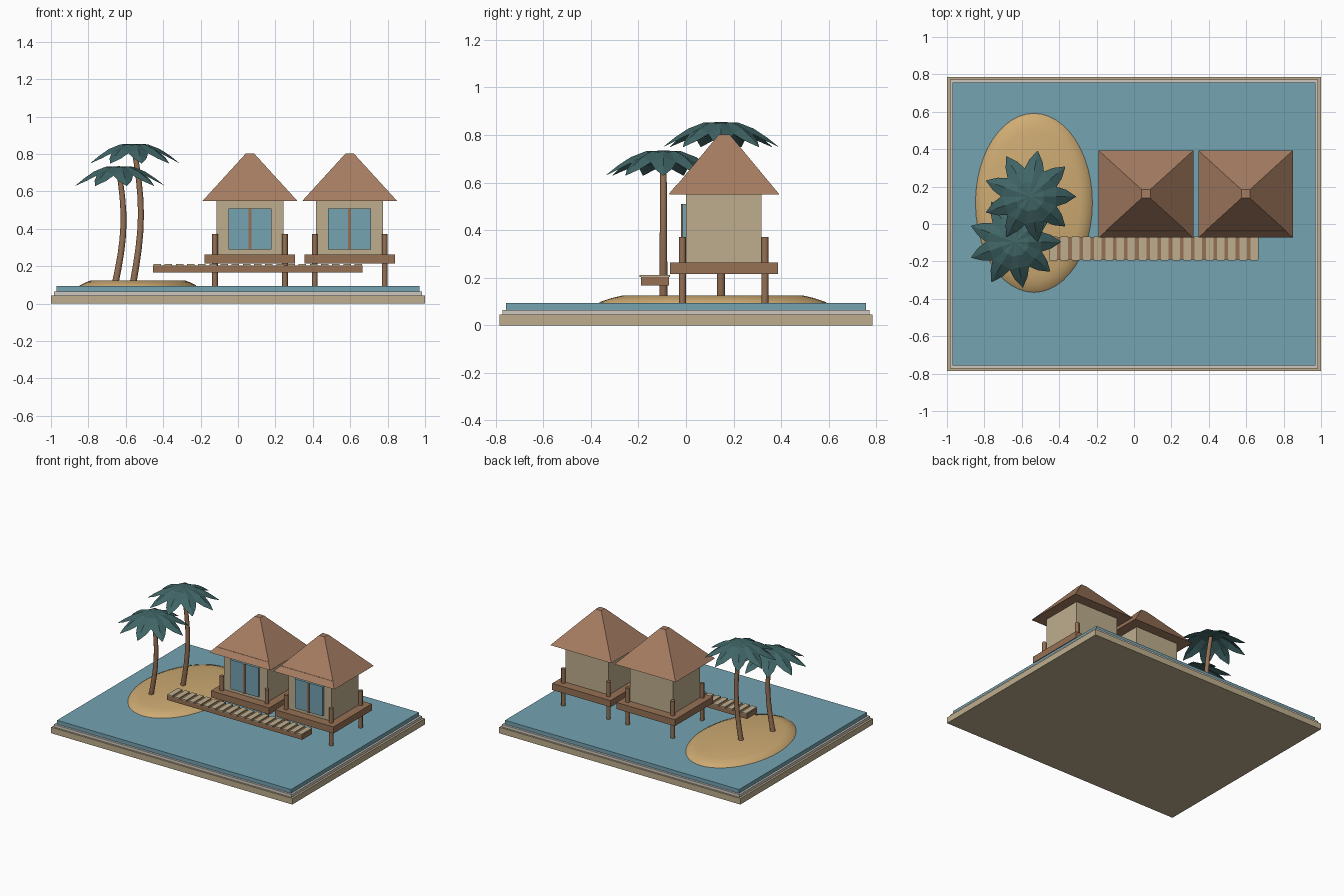
import bpy, bmesh, math
from mathutils import Vector

cube = bpy.data.objects.get("Cube")
if cube:
    bpy.data.objects.remove(cube, do_unlink=True)


def material(name, rgb):
    lin = [(c / 255 / 12.92) if c < 11 else ((c / 255 + 0.055) / 1.055) ** 2.4 for c in rgb]
    m = bpy.data.materials.new(name)
    m.use_nodes = True
    m.diffuse_color = (*lin, 1)
    m.node_tree.nodes["Principled BSDF"].inputs["Base Color"].default_value = (*lin, 1)
    return m


WATER = material("water_blue", (117, 163, 178))
SAND = material("sand", (206, 171, 115))
CREAM = material("pale_tan", (190, 174, 141))
STONE = material("pale_grey", (206, 201, 192))
THATCH = material("thatch_brown", (166, 125, 98))
WOOD = material("wood_brown", (150, 113, 85))
LEAF = material("palm_green", (64, 101, 102))


def finish(name, bm, mat, smooth=None):
    bmesh.ops.recalc_face_normals(bm, faces=bm.faces)
    mesh = bpy.data.meshes.new(name)
    bm.to_mesh(mesh)
    bm.free()
    mesh.materials.append(mat)
    ob = bpy.data.objects.new(name, mesh)
    bpy.context.collection.objects.link(ob)
    if smooth:
        bpy.ops.object.select_all(action='DESELECT')
        ob.select_set(True)
        bpy.context.view_layer.objects.active = ob
        bpy.ops.object.shade_smooth_by_angle(angle=math.radians(smooth))
    return ob


def loft(name, rings, mat, smooth=None):
    """Closed skin through a stack of equal-length rings."""
    bm = bmesh.new()
    loops = [[bm.verts.new(p) for p in ring] for ring in rings]
    n = len(loops[0])
    for a, b in zip(loops, loops[1:]):
        for i in range(n):
            j = (i + 1) % n
            bm.faces.new((a[i], a[j], b[j], b[i]))
    bm.faces.new(loops[0][::-1])
    bm.faces.new(loops[-1])
    return finish(name, bm, mat, smooth)


def ellipse(x, y, z, rx, ry, n):
    return [(x + rx * math.cos(math.tau * i / n), y + ry * math.sin(math.tau * i / n), z)
            for i in range(n)]


def rect(x0, x1, y0, y1, z):
    return [(x0, y0, z), (x1, y0, z), (x1, y1, z), (x0, y1, z)]


def box(name, x0, x1, y0, y1, z0, z1, mat):
    return loft(name, [rect(x0, x1, y0, y1, z) for z in (z0, z1)], mat)


# Stepped base and water
box("base_slab", -1, 1, -0.785, 0.785, 0, 0.045, CREAM)
box("base_ledge", -0.985, 0.985, -0.772, 0.772, 0.045, 0.065, STONE)
box("water", -0.97, 0.97, -0.757, 0.757, 0.065, 0.094, WATER)

# Sand island
loft("island", [ellipse(-0.535, 0.113, z, 0.315 * s, 0.482 * s, 48)
                for z, s in ((0.09, 1), (0.098, 0.985), (0.115, 0.88), (0.125, 0.79))], SAND, 35)

# Walkway with planks
box("walkway_beam", -0.455, 0.665, -0.19, -0.072, 0.168, 0.203, WOOD)
PLANKS = 19
for i in range(PLANKS):
    x = -0.432 + i * 1.075 / (PLANKS - 1)
    box(f"plank_{i + 1}", x - 0.02, x + 0.02, -0.195, -0.068, 0.203, 0.211, CREAM)


# Stilt huts
def hut(label, cx):
    box(label + "_deck", cx - 0.242, cx + 0.242, -0.067, 0.387, 0.215, 0.264, WOOD)
    box(label + "_walls", cx - 0.179, cx + 0.179, 0, 0.318, 0.264, 0.55, CREAM)
    for sx in (-1, 1):
        for y, side in ((-0.015, "front"), (0.332, "back")):
            loft(f"{label}_{side}_post_{'left' if sx > 0 else 'right'}",
                 [ellipse(cx + sx * 0.187, y, z, 0.015, 0.015, 10) for z in (0.09, 0.372)],
                 WOOD, 40)
    # Glass doors with a centre bar
    box(label + "_glass", cx - 0.115, cx + 0.115, -0.015, 0.002, 0.29, 0.51, WATER)
    box(label + "_door_bar", cx - 0.008, cx + 0.008, -0.022, 0, 0.29, 0.51, WOOD)
    # Hipped roof with a small flat cap
    cy = 0.161
    low, high, hx, hy, cap = 0.55, 0.802, 0.253, 0.232, 0.023

    def section(z, grow=0):
        t = (z - low) / (high - low)
        wx, wy = hx + (cap - hx) * t, hy + (cap - hy) * t
        return wx, wy + grow

    loft(label + "_roof", [rect(cx - a, cx + a, cy - b, cy + b, z)
                           for z, (a, b) in ((low, section(low)), (high, section(high)))], THATCH)
    # Thin thatch strip along the front eave
    rings = []
    for z in (0.553, 0.59):
        a, b = section(z, 0.003)
        rings.append(rect(cx - a, cx + a, cy - b, cy - b + 0.01, z))
    loft(label + "_eave_strip", rings, THATCH)


hut("hut_one", 0.064)
hut("hut_two", 0.597)


# Palms
def palm(label, base_x, y, top_x, top_z, bulge):
    rings = []
    steps = 8
    for i in range(steps + 1):
        t = i / steps
        x = base_x + (top_x - base_x) * t + bulge * math.sin(math.pi * t)
        r = 0.018 - 0.004 * t
        rings.append(ellipse(x, y, 0.115 + (top_z - 0.13) * t, r, r, 10))
    loft(label + "_trunk", rings, WOOD, 40)

    # Drooping leaves: distance out, drop, half width, edge drop
    profile = ((0.0, 0.0, 0.004, 0.0), (0.075, 0.003, 0.03, 0.006), (0.14, 0.028, 0.054, 0.02),
               (0.195, 0.064, 0.036, 0.014), (0.247, 0.105, 0.002, 0.0))
    bm = bmesh.new()
    leaves = 9
    for k in range(leaves):
        a = math.tau * k / leaves
        out = Vector((math.cos(a), math.sin(a), 0))
        side = Vector((-out.y, out.x, 0))
        centre = Vector((top_x, y, top_z))
        rows = []
        for d, drop, w, edge in profile:
            mid = centre + out * d - Vector((0, 0, drop))
            low = Vector((0, 0, edge))
            rows.append([bm.verts.new(p) for p in (mid + side * w - low, mid, mid - side * w - low)])
        for p, q in zip(rows, rows[1:]):
            for i in range(2):
                bm.faces.new((p[i], q[i], q[i + 1], p[i + 1]))
    finish(label + "_leaves", bm, LEAF)


palm("short_palm", -0.655, -0.095, -0.638, 0.735, 0.034)
palm("tall_palm", -0.56, 0.147, -0.558, 0.855, 0.04)
